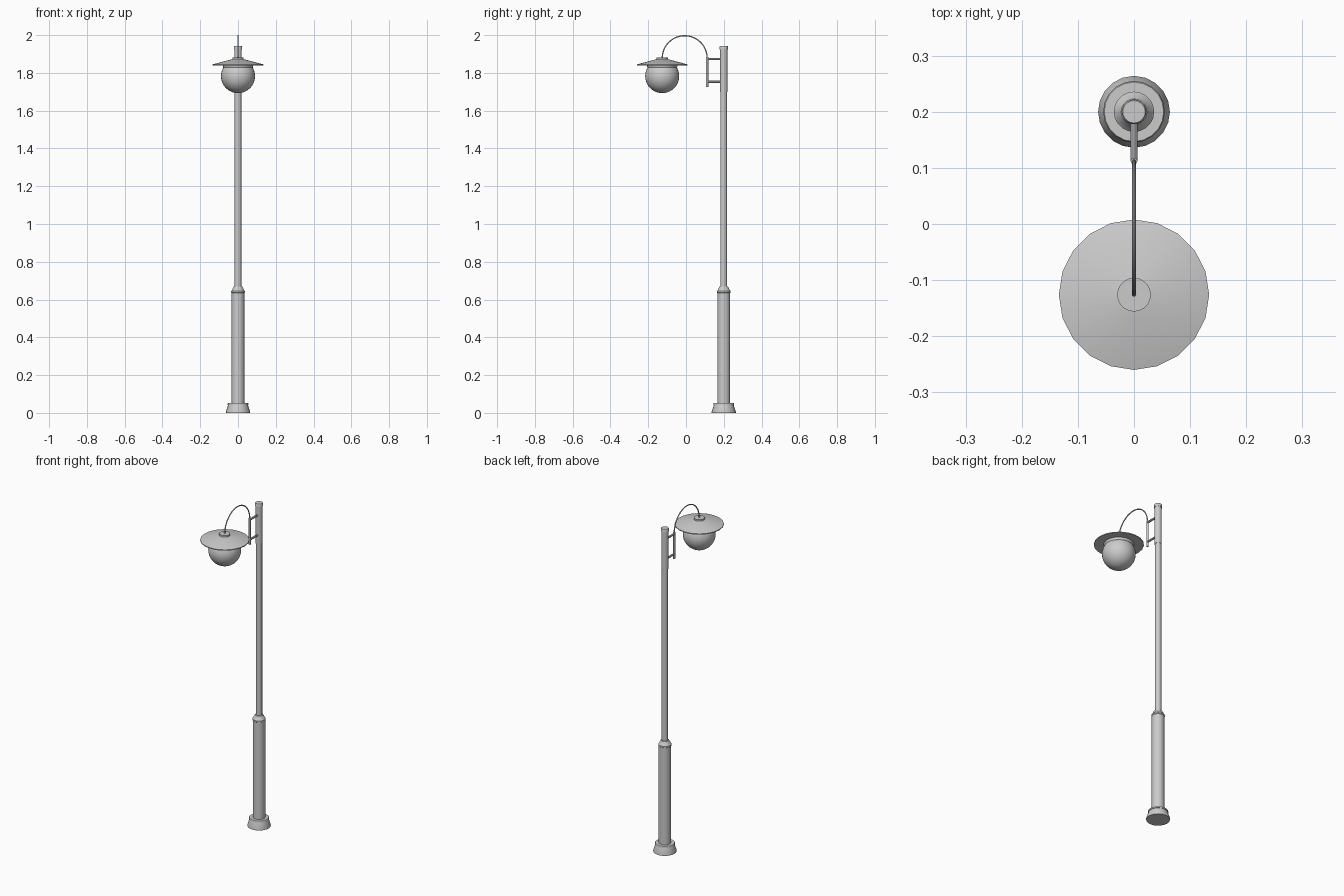
import bpy, bmesh, math
from mathutils import Vector

if "Cube" in bpy.data.objects:
    bpy.data.objects.remove(bpy.data.objects["Cube"])

POLE_Y, LAMP_Y, ROD_Y = 0.2, -0.126, 0.112


def finish(name, bm, angle=35):
    bmesh.ops.remove_doubles(bm, verts=bm.verts, dist=1e-5)
    bmesh.ops.recalc_face_normals(bm, faces=bm.faces)
    me = bpy.data.meshes.new(name)
    bm.to_mesh(me)
    bm.free()
    ob = bpy.data.objects.new(name, me)
    bpy.context.collection.objects.link(ob)
    bpy.ops.object.select_all(action='DESELECT')
    ob.select_set(True)
    bpy.context.view_layer.objects.active = ob
    bpy.ops.object.shade_smooth_by_angle(angle=math.radians(angle))
    return ob


def lathe(name, y, profile, sides=20):
    """Revolve (radius, z) points about a vertical axis, capping both ends."""
    bm = bmesh.new()
    rings = [[bm.verts.new((r * math.cos(2 * math.pi * i / sides),
                            y + r * math.sin(2 * math.pi * i / sides), z))
              for i in range(sides)] for r, z in profile]
    for a, b in zip(rings, rings[1:]):
        for i in range(sides):
            j = (i + 1) % sides
            bm.faces.new((a[i], a[j], b[j], b[i]))
    bm.faces.new(rings[0])
    bm.faces.new(rings[-1])
    return finish(name, bm)


def tube(name, pts, radius, sides=10):
    """Sweep a circle along a path lying in the x = 0 plane."""
    bm = bmesh.new()
    pts = [Vector((0, y, z)) for y, z in pts]
    side = Vector((1, 0, 0))
    rings = []
    for k, p in enumerate(pts):
        t = (pts[min(k + 1, len(pts) - 1)] - pts[max(k - 1, 0)]).normalized()
        n = t.cross(side)
        rings.append([bm.verts.new(p + radius * (math.cos(a) * side + math.sin(a) * n))
                      for a in (2 * math.pi * i / sides for i in range(sides))])
    for a, b in zip(rings, rings[1:]):
        for i in range(sides):
            j = (i + 1) % sides
            bm.faces.new((a[i], a[j], b[j], b[i]))
    bm.faces.new(rings[0])
    bm.faces.new(rings[-1])
    return finish(name, bm)


# Post: flared foot, thick lower column, slim pole, top sleeve with cap
lathe("base_foot", POLE_Y, [(0.064, 0), (0.064, 0.006), (0.052, 0.043), (0.055, 0.043),
                            (0.055, 0.049), (0.053, 0.052), (0.03, 0.052)])
lathe("lower_column", POLE_Y, [(0.034, 0.04), (0.034, 0.635), (0.036, 0.637), (0.036, 0.645),
                               (0.033, 0.648), (0.023, 0.668), (0.017, 0.67)])
lathe("pole", POLE_Y, [(0.0175, 0.65), (0.0175, 1.71)])
lathe("top_sleeve", POLE_Y, [(0.0195, 1.70), (0.0195, 1.925)])
lathe("pole_cap", POLE_Y, [(0.022, 1.925), (0.022, 1.94), (0.02, 1.943)])

# Bracket: upright rod held off the pole by two bars
lathe("bracket_rod", ROD_Y, [(0.006, 1.725), (0.006, 1.883)], 12)
for label, z in (("lower", 1.753), ("upper", 1.873)):
    tube(label + "_bracket_bar", [(ROD_Y, z), (POLE_Y, z)], 0.0062)

# Thin arched arm carrying the lamp
mid, rad = (ROD_Y + LAMP_Y) / 2, (ROD_Y - LAMP_Y) / 2
arc = [(mid + rad * math.cos(math.pi * i / 24), 1.878 + rad * math.sin(math.pi * i / 24))
       for i in range(25)]
tube("curved_arm", [(ROD_Y, 1.87)] + arc + [(LAMP_Y, 1.87)], 0.0033)

# Lamp: shallow conical shade, top boss, collar and globe
lathe("lamp_shade", LAMP_Y, [(0.08, 1.842), (0.134, 1.84), (0.134, 1.845), (0.025, 1.874)])
lathe("shade_boss", LAMP_Y, [(0.03, 1.865), (0.03, 1.882)])
lathe("globe_collar", LAMP_Y, [(0.078, 1.828), (0.082, 1.843)])

bm = bmesh.new()
bmesh.ops.create_uvsphere(bm, u_segments=32, v_segments=20, radius=0.09)
bmesh.ops.translate(bm, verts=bm.verts, vec=(0, LAMP_Y, 1.783))
# Trim the globe under the shade so it does not poke through
bmesh.ops.bisect_plane(bm, geom=bm.verts[:] + bm.edges[:] + bm.faces[:],
                       plane_co=(0, 0, 1.842), plane_no=(0, 0, 1), clear_outer=True)
finish("globe", bm)
